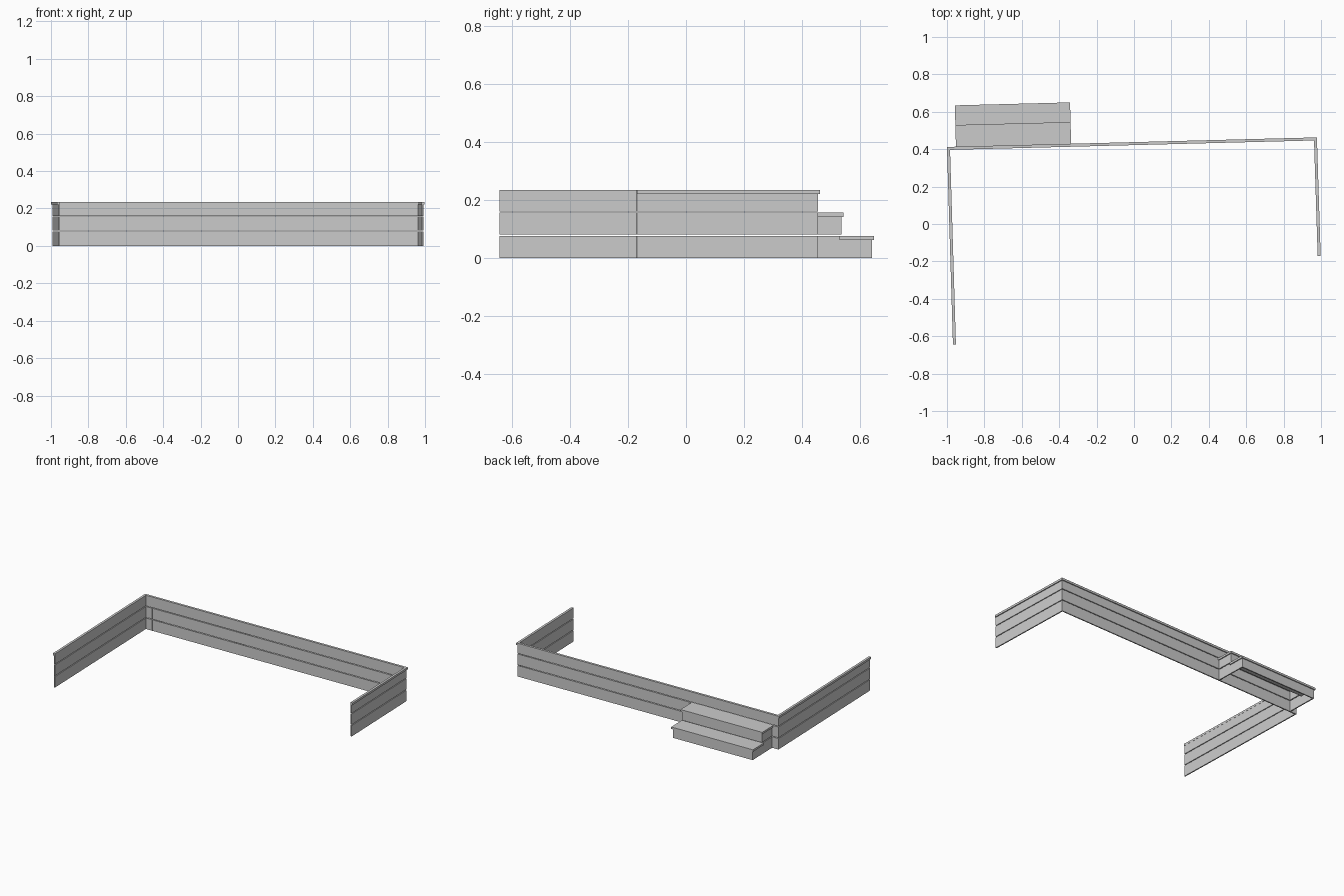
import bpy, bmesh, math
from mathutils import Vector

if "Cube" in bpy.data.objects:
    bpy.data.objects.remove(bpy.data.objects["Cube"])


def inset(path, d):
    """Offset an open path to the right of its direction with mitred corners."""
    pts = [Vector(p) for p in path]
    dirs = [(b - a).normalized() for a, b in zip(pts, pts[1:])]
    norms = [Vector((v.y, -v.x)) for v in dirs]
    out = []
    for i, p in enumerate(pts):
        n0, n1 = norms[max(i - 1, 0)], norms[min(i, len(norms) - 1)]
        out.append(p + (n0 + n1) * (d / (1 + n0.dot(n1))))
    return out


def board(name, path, d0, d1, z0, z1):
    """Thin upright board following a path, between two offsets and two heights."""
    bm = bmesh.new()
    rings = []
    for a, b in zip(inset(path, d0), inset(path, d1)):
        rings.append([bm.verts.new((p.x, p.y, z)) for p, z in
                      ((a, z0), (b, z0), (b, z1), (a, z1))])
    for r, s in zip(rings, rings[1:]):
        for i in range(4):
            j = (i + 1) % 4
            bm.faces.new((r[i], r[j], s[j], s[i]))
    bm.faces.new(rings[0])
    bm.faces.new(rings[-1])
    bmesh.ops.recalc_face_normals(bm, faces=bm.faces)
    me = bpy.data.meshes.new(name)
    bm.to_mesh(me)
    bm.free()
    ob = bpy.data.objects.new(name, me)
    bpy.context.collection.objects.link(ob)
    return ob


CAP = 0.016       # width of the top rail
LIP = 0.007       # overhang of rail and treads
THICK = 0.008     # board thickness

# three-sided skirting wall: outer edge of the top rail, seen from above
wall = [(-0.968, -0.645), (-1.0, 0.412), (0.978, 0.463), (0.998, -0.17)]
rows = [(0.0, 0.076), (0.081, 0.156), (0.161, 0.220)]
for i, (z0, z1) in enumerate(rows):
    board(f"wall_board_{i + 1}", wall, LIP, LIP + THICK, z0, z1)
board("top_rail", wall, 0.0, CAP, 0.220, 0.2345)

# local frame of the long wall, used for the steps
a, b = Vector(wall[1]), Vector(wall[2])
along = (b - a).normalized()
out = Vector((-along.y, along.x))


def at(u, v):
    return a + along * u + out * v


# steps: (name, tread front, tread depth, heights), measured out from the wall
U0, U1 = 0.048, 0.664
for name, front, depth, z0, z1 in (
        ("upper", 0.116, 0.116 + LIP, 0.081, 0.156),
        ("lower", 0.221, 0.120, 0.0, 0.076)):
    # risers and side boards, running back into the wall
    skirt = [at(U0, -CAP), at(U0, front), at(U1, front), at(U1, -CAP)]
    board(name + "_step_riser", skirt, LIP, LIP + THICK, z0, z1 - 0.001)
    # tread with overhang
    board(name + "_step_tread", [at(U0, front), at(U1, front)],
          0.0, depth, z1 - 0.014, z1)
